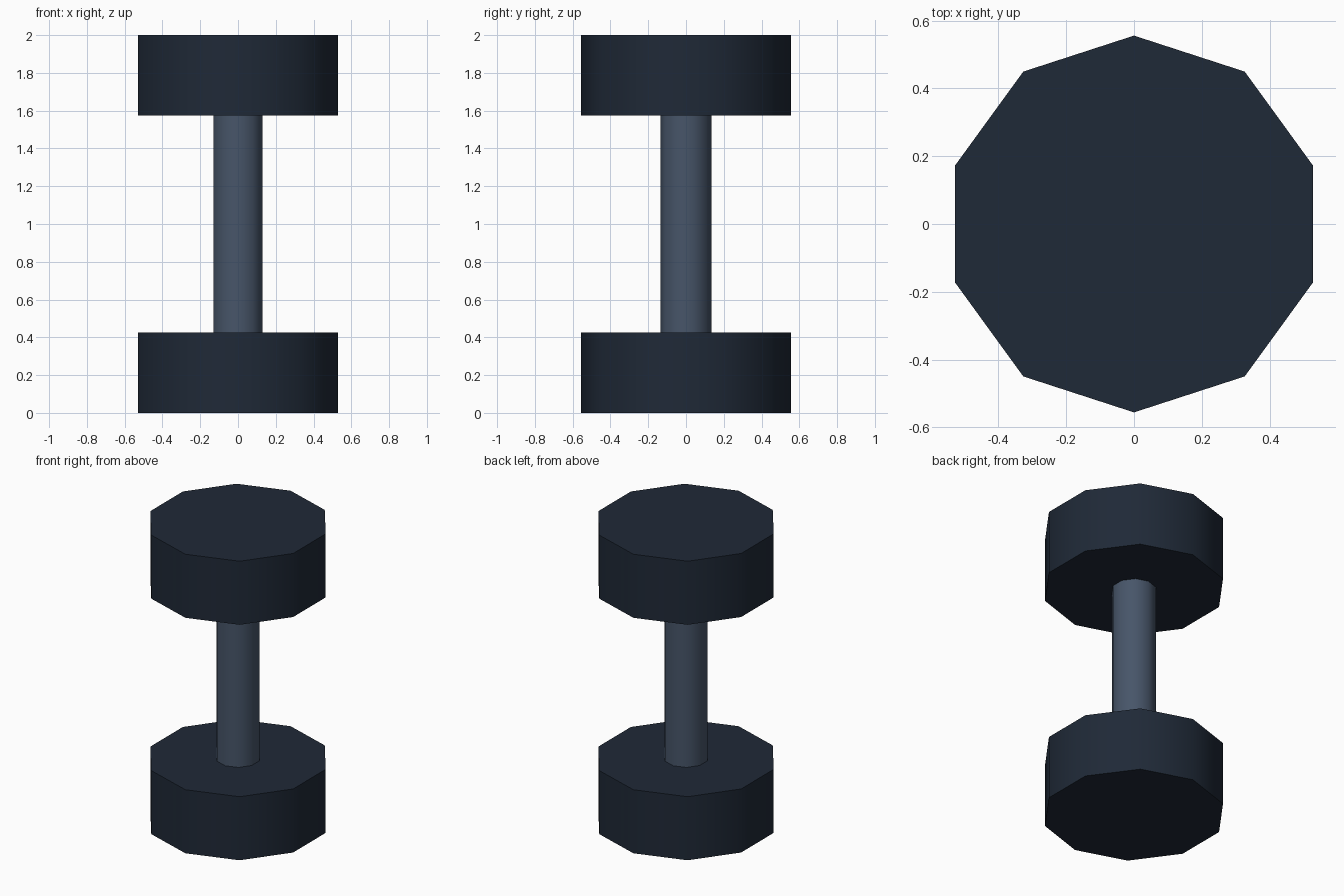
import bpy
import math

if "Cube" in bpy.data.objects:
    bpy.data.objects.remove(bpy.data.objects["Cube"])

SIDES = 10


def material(name, color):
    mat = bpy.data.materials.new(name)
    mat.diffuse_color = (*color, 1)
    mat.use_nodes = True
    mat.node_tree.nodes["Principled BSDF"].inputs["Base Color"].default_value = mat.diffuse_color
    return mat


def cylinder(name, radius, z0, z1, mat):
    bpy.ops.mesh.primitive_cylinder_add(
        vertices=SIDES, radius=radius, depth=z1 - z0,
        location=(0, 0, (z0 + z1) / 2))
    obj = bpy.context.object
    obj.name = name
    obj.data.materials.append(mat)
    # smooth sides, sharp rims
    bpy.ops.object.shade_smooth_by_angle(angle=math.radians(45))
    return obj


rubber = material("dark_rubber", (0.0137, 0.0222, 0.0382))
steel = material("grey_steel", (0.063, 0.091, 0.141))

# Grip bar between the weights
cylinder("handle", 0.136, 0.425, 1.575, steel)

# Matching weights at both ends
for name, z0 in (("lower_weight", 0.0), ("upper_weight", 1.575)):
    cylinder(name, 0.556, z0, z0 + 0.425, rubber)
